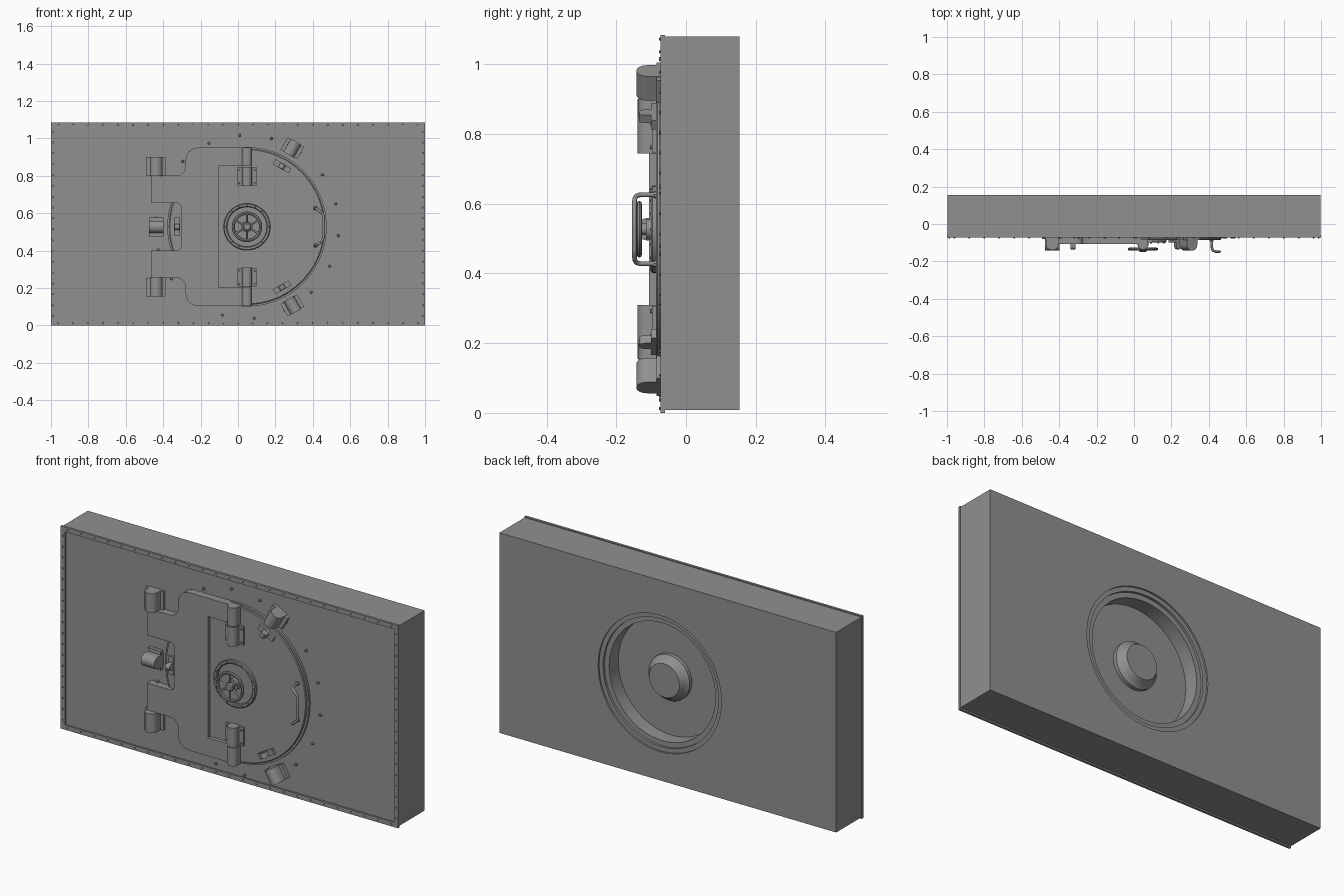
import bpy, bmesh, math
from mathutils import Matrix, Vector

cube = bpy.data.objects.get("Cube")
if cube:
    bpy.data.objects.remove(cube, do_unlink=True)

steel = bpy.data.materials.new("steel_grey")
steel.use_nodes = True
steel.diffuse_color = (0.28, 0.28, 0.28, 1)
steel.node_tree.nodes["Principled BSDF"].inputs["Base Color"].default_value = (0.28, 0.28, 0.28, 1)

CX, CZ = 0.048, 0.527                      # door centre
WALL = Matrix.Rotation(math.pi / 2, 4, 'X')  # local (x, y, z) -> (x, -z, y)
DOOR = Matrix.Translation((CX, 0, CZ))


def radial(angle, dist):
    """Frame on the door whose local z points outward at the angle."""
    a = math.radians(angle)
    return (Matrix.Translation((CX + dist * math.cos(a), 0, CZ + dist * math.sin(a)))
            @ Matrix.Rotation(math.pi / 2 - a, 4, 'Y'))


def finish(name, bm, matrix, smooth=False):
    bmesh.ops.recalc_face_normals(bm, faces=bm.faces)
    bm.transform(matrix)
    mesh = bpy.data.meshes.new(name)
    bm.to_mesh(mesh)
    bm.free()
    mesh.materials.append(steel)
    ob = bpy.data.objects.new(name, mesh)
    bpy.context.collection.objects.link(ob)
    if smooth:
        shade(ob)
    return ob


def shade(ob):
    bpy.ops.object.select_all(action='DESELECT')
    ob.select_set(True)
    bpy.context.view_layer.objects.active = ob
    bpy.ops.object.shade_smooth_by_angle(angle=math.radians(35))


def box(name, x0, x1, y0, y1, z0, z1, matrix=Matrix()):
    bm = bmesh.new()
    bmesh.ops.create_cube(bm, size=1)
    size = Matrix.Diagonal((x1 - x0, y1 - y0, z1 - z0, 1))
    move = Matrix.Translation(((x0 + x1) / 2, (y0 + y1) / 2, (z0 + z1) / 2))
    return finish(name, bm, matrix @ move @ size)


def extrude(name, points, z0, z1, matrix, smooth=False):
    bm = bmesh.new()
    face = bm.faces.new([bm.verts.new((x, y, z0)) for x, y in points])
    new = bmesh.ops.extrude_face_region(bm, geom=[face])["geom"]
    bmesh.ops.translate(bm, vec=(0, 0, z1 - z0),
                        verts=[v for v in new if isinstance(v, bmesh.types.BMVert)])
    return finish(name, bm, matrix, smooth)


def lathe(name, profile, matrix, closed=False, steps=72):
    """Spin (radius, height toward the front) points about the door axis."""
    bm = bmesh.new()
    verts = [bm.verts.new((r, 0, h)) for r, h in profile]
    pairs = list(zip(verts, verts[1:])) + ([(verts[-1], verts[0])] if closed else [])
    edges = [bm.edges.new(p) for p in pairs]
    bmesh.ops.spin(bm, geom=verts + edges, cent=(0, 0, 0), axis=(0, 0, 1),
                   angle=2 * math.pi, steps=steps)
    bmesh.ops.remove_doubles(bm, verts=bm.verts, dist=0.0001)
    return finish(name, bm, matrix @ WALL, True)


def studs(name, places, radius, back, front):
    bm = bmesh.new()
    for x, z in places:
        at = Matrix.Translation((x, -(back + front) / 2, z)) @ WALL
        bmesh.ops.create_cone(bm, cap_ends=True, segments=8, radius1=radius,
                              radius2=radius * 0.7, depth=front - back, matrix=at)
    return finish(name, bm, Matrix())


def rounded(corners, steps=6):
    """Polygon from (x, y, radius) corners with rounded bends."""
    out = []
    for i, (x, y, r) in enumerate(corners):
        p = Vector((x, y))
        if not r:
            out.append(p)
            continue
        a = p + (Vector(corners[i - 1][:2]) - p).normalized() * r
        b = p + (Vector(corners[(i + 1) % len(corners)][:2]) - p).normalized() * r
        c = a + b - p
        for k in range(steps + 1):
            t = k / steps * math.pi / 2
            out.append(c + (a - c) * math.cos(t) + (b - c) * math.sin(t))
    return out


def knuckle(name, half, back, front, z0, z1, matrix):
    """Block with a rounded front, long axis along local z."""
    r = half * 0.95
    pts = rounded([(-half, -back, 0), (half, -back, 0), (half, -front, r), (-half, -front, r)])
    return extrude(name, pts, z0, z1, matrix, True)


def tube(name, paths, radius, smooth_path=False):
    curve = bpy.data.curves.new(name, 'CURVE')
    curve.dimensions = '3D'
    curve.bevel_depth, curve.bevel_resolution, curve.use_fill_caps = radius, 2, True
    for path in paths:
        spline = curve.splines.new('POLY')
        spline.points.add(len(path) - 1)
        for point, co in zip(spline.points, path):
            point.co = (*co, 1)
    curve.materials.append(steel)
    ob = bpy.data.objects.new(name, curve)
    bpy.context.collection.objects.link(ob)


# Wall block with the stepped round recess and raised boss in its back
wall = box("wall_block", -0.998, 0.998, -0.065, 0.154, 0.008, 1.08)
cutter = lathe("recess_cutter", [
    (0, -0.115), (0.09, -0.115), (0.1, -0.1), (0.108, -0.085), (0.122, -0.075), (0.122, -0.055),
    (0.315, -0.055), (0.315, -0.132), (0.342, -0.132), (0.342, -0.145),
    (0.365, -0.145), (0.365, -0.25), (0, -0.25)], DOOR)
mod = wall.modifiers.new("recess", 'BOOLEAN')
mod.operation, mod.solver, mod.object = 'DIFFERENCE', 'EXACT', cutter
shade(wall)
bpy.ops.object.modifier_apply(modifier="recess")
shade(wall)
bpy.data.objects.remove(cutter, do_unlink=True)

# Riveted border strips
TOP, EDGE = 1.085, 0.025
for name, x0, x1, z0, z1 in [("bottom", -1, 1, 0, EDGE), ("top", -1, 1, TOP - EDGE, TOP),
                             ("right", -1, EDGE - 1, EDGE, TOP - EDGE),
                             ("left", 1 - EDGE, 1, EDGE, TOP - EDGE)]:
    box("border_" + name, x0, x1, -0.073, -0.06, z0, z1)
mid = EDGE / 2
rivets = [(-0.96 + 0.08 * i, z) for i in range(25) for z in (mid, TOP - mid)]
rivets += [(x, 0.05 + 0.058 * i) for i in range(18) for x in (mid - 1, 1 - mid)]
studs("border_rivets", rivets, 0.005, 0.07, 0.078)

# Round door and its rim
lathe("door_rim", [(0.41, 0.06), (0.426, 0.06), (0.426, 0.077), (0.41, 0.077)], DOOR, True)
lathe("door_plate", [(0, 0.06), (0.416, 0.06), (0.416, 0.082), (0.412, 0.086), (0, 0.086)], DOOR)
ring = [math.radians(14.5 + 20 * i) for i in range(18)]
studs("wall_bolts", [(CX + 0.49 * math.cos(a), CZ + 0.49 * math.sin(a)) for a in ring],
      0.008, 0.062, 0.077)

# Forked hinge strap, symmetric about the door's middle height
half = [(-0.105, 0.325, 0), (0.035, 0.325, 0), (0.035, 0.423, 0), (-0.28, 0.423, 0.065),
        (-0.28, 0.273, 0.05), (-0.465, 0.273, 0), (-0.465, 0.128, 0), (-0.305, 0.128, 0.025)]
strap = half + [(x, -y, r) for x, y, r in reversed(half)]
extrude("hinge_strap", rounded(strap), 0.06, 0.106, Matrix.Translation((0, 0, CZ)) @ WALL)

# Hinges, mirrored above and below the middle
for side, s in (("upper", 1), ("lower", -1)):
    at = Matrix.Translation((0, 0, CZ)) @ Matrix.Diagonal((1, 1, s, 1))
    x_at = at @ Matrix.Translation((-0.437, 0, 0))
    knuckle(side + "_wall_hinge", 0.034, 0.06, 0.139, 0.272, 0.373, x_at)
    box(side + "_wall_hinge_flange", -0.055, 0.05, -0.08, -0.06, 0.273, 0.372, x_at)
    d_at = at @ Matrix.Translation((CX, 0, 0))
    knuckle(side + "_strap_barrel", 0.027, 0.08, 0.136, 0.325, 0.424, d_at)
    knuckle(side + "_door_barrel", 0.027, 0.08, 0.139, 0.218, 0.321, d_at)
    box(side + "_door_hinge_flange", -0.052, 0.052, -0.098, -0.08, 0.22, 0.32, d_at)
    studs(side + "_door_hinge_rivets",
          [(CX + x, CZ + s * z) for x in (-0.042, 0.042) for z in (0.235, 0.305)],
          0.006, 0.096, 0.104)

# Three clamps around the rim, each with a lug on the door
for name, angle in (("upper", 60), ("side", 180), ("lower", -60)):
    at = radial(angle, 0.485)
    knuckle(name + "_clamp", 0.032, 0.06, 0.142, -0.04, 0.04, at)
    box(name + "_clamp_flange", -0.051, 0.051, -0.085, -0.06, -0.038, 0.038, at)
    at = radial(angle, 0.374)
    box(name + "_lug_base", -0.049, 0.049, -0.1, -0.08, -0.015, 0.015, at)
    knuckle(name + "_lug", 0.016, 0.08, 0.135, -0.013, 0.013, at)

# Hand wheel on its collar
lathe("wheel_collar", [(0.106, 0.08), (0.125, 0.08), (0.125, 0.096), (0.121, 0.1),
                       (0.11, 0.1), (0.106, 0.096)], DOOR, True, 48)
studs("collar_rivets", [(CX + 0.1155 * math.cos(i * math.pi / 8), CZ + 0.1155 * math.sin(i * math.pi / 8))
                        for i in range(16)], 0.004, 0.098, 0.104)
lathe("wheel_stem", [(0, 0.08), (0.03, 0.08), (0.03, 0.115), (0.016, 0.115), (0.016, 0.128),
                     (0.022, 0.128), (0.022, 0.144), (0.016, 0.149), (0, 0.149)], DOOR, steps=32)
rim = [(0.073 + 0.0085 * math.cos(i * math.pi / 4), 0.134 + 0.0075 * math.sin(i * math.pi / 4))
       for i in range(8)]
lathe("wheel_rim", rim, DOOR, True, 48)
spokes = [[(CX + r * math.sin(i * math.pi / 3), -0.135, CZ + r * math.cos(i * math.pi / 3))
           for r in (0.015, 0.07)] for i in range(6)]
tube("wheel_spokes", spokes, 0.005)

# Bent pull handle with round feet
arm = [(0.415, -0.08, 0.099), (0.417, -0.13, 0.099), (0.422, -0.142, 0.096),
       (0.433, -0.147, 0.088), (0.452, -0.148, 0.07), (0.458, -0.148, 0.055)]
path = [(x, y, CZ + z) for x, y, z in arm] + [(x, y, CZ - z) for x, y, z in reversed(arm)]
tube("pull_handle", [path], 0.007)
studs("handle_feet", [(0.415, CZ + 0.099), (0.415, CZ - 0.099)], 0.013, 0.08, 0.093)
